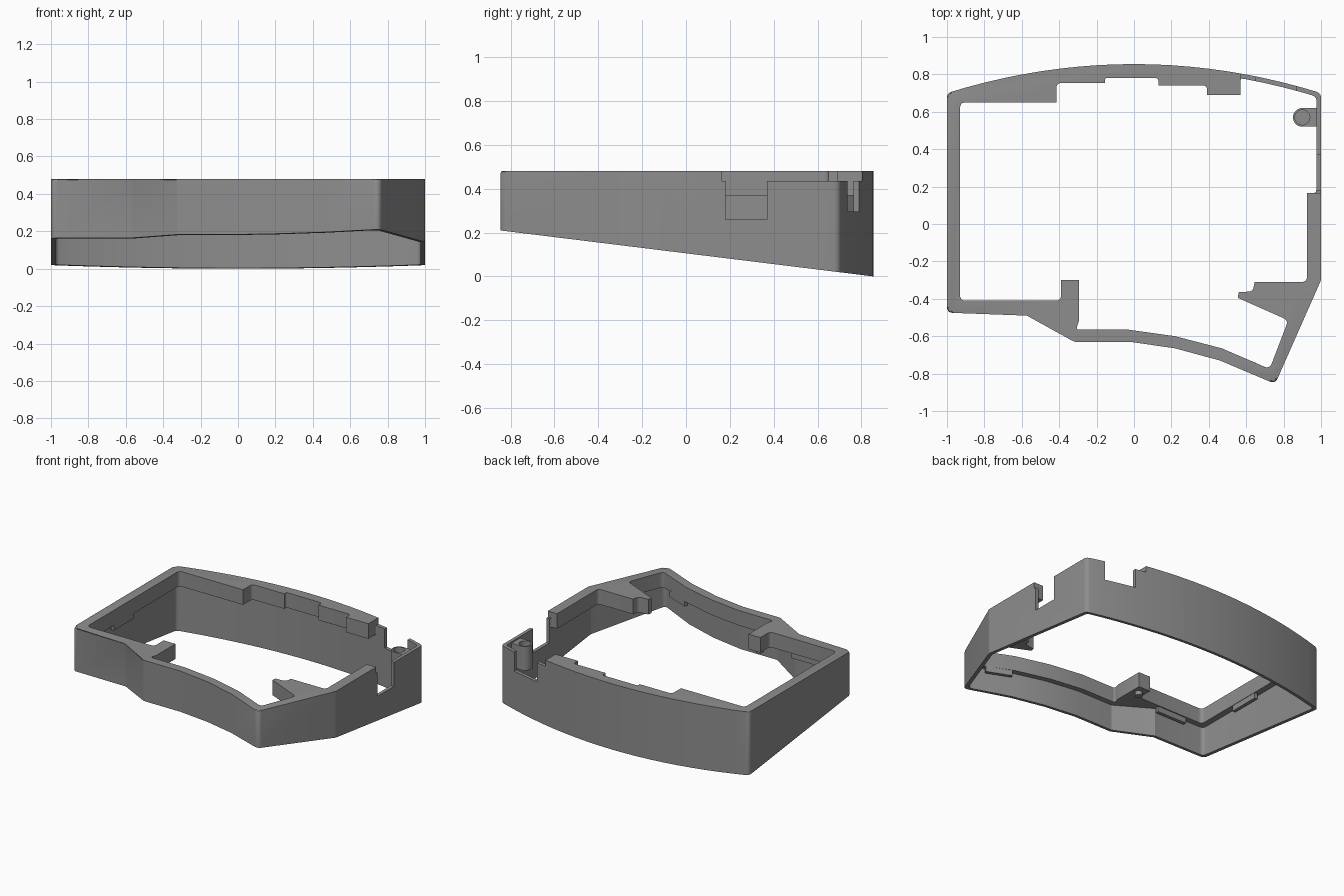
import bpy, bmesh, math
from mathutils import Vector

if "Cube" in bpy.data.objects:
    bpy.data.objects.remove(bpy.data.objects["Cube"])

TOP, LIP, WALL = 0.48, 0.37, 0.025
mat = bpy.data.materials.new("grey_plastic")
mat.diffuse_color = (0.27, 0.27, 0.27, 1)
mat.use_nodes = True
mat.node_tree.nodes["Principled BSDF"].inputs["Base Color"].default_value = mat.diffuse_color


def bottom(y):
    return 0.21 * (0.855 - y) / 1.705


def offset(pts, d):
    """Inset a counter-clockwise outline with mitred corners."""
    out = []
    for i, p in enumerate(pts):
        p = Vector(p)
        a = (p - Vector(pts[i - 1])).normalized()
        b = (Vector(pts[(i + 1) % len(pts)]) - p).normalized()
        na, nb = Vector((-a.y, a.x)), Vector((-b.y, b.x))
        out.append(tuple(p + (na + nb) * d / (1 + na.dot(nb))))
    return out


def rounded(pts, r, steps=5):
    """Fillet every sharp left-turning corner."""
    out = []
    for i, p in enumerate(pts):
        p = Vector(p)
        a, b = Vector(pts[i - 1]) - p, Vector(pts[(i + 1) % len(pts)]) - p
        turn = math.pi - a.angle(b)
        if turn < 0.35 or a.x * b.y - a.y * b.x > 0:
            out.append(p)
            continue
        t = min(r * math.tan(turn / 2), a.length * 0.4, b.length * 0.4)
        s, e = p + a.normalized() * t, p + b.normalized() * t
        for k in range(steps + 1):
            u = k / steps
            out.append(s * (1 - u) ** 2 + p * 2 * u * (1 - u) + e * u * u)
    return out


def prism(name, pts, z0, z1, bevel=0):
    """Extrude an outline; z0 may be a function of y."""
    bm = bmesh.new()
    n = len(pts)
    lo = [bm.verts.new((p[0], p[1], z0(p[1]) if callable(z0) else z0)) for p in pts]
    hi = [bm.verts.new((p[0], p[1], z1)) for p in pts]
    bm.faces.new(lo[::-1])
    cap = bm.faces.new(hi)
    for i in range(n):
        j = (i + 1) % n
        bm.faces.new((lo[i], lo[j], hi[j], hi[i]))
    if bevel:
        bmesh.ops.bevel(bm, geom=list(cap.edges), offset=bevel, segments=2,
                        affect='EDGES', profile=0.5)
    me = bpy.data.meshes.new(name)
    bm.to_mesh(me)
    bm.free()
    me.materials.append(mat)
    ob = bpy.data.objects.new(name, me)
    bpy.context.collection.objects.link(ob)
    return ob


def rect(x0, x1, y0, y1):
    return [(x0, y0), (x1, y0), (x1, y1), (x0, y1)]


def circle(x, y, r, n=32):
    return [(x + r * math.cos(2 * math.pi * i / n),
             y + r * math.sin(2 * math.pi * i / n)) for i in range(n)]


def cut(ob, cutter):
    """Subtract the cutter and remove it."""
    cutter.hide_render = True
    bpy.context.view_layer.objects.active = ob
    m = ob.modifiers.new("cut", 'BOOLEAN')
    m.operation, m.solver, m.object = 'DIFFERENCE', 'EXACT', cutter
    bpy.ops.object.modifier_apply(modifier=m.name)
    bpy.data.objects.remove(cutter)


def smooth(ob):
    bpy.ops.object.select_all(action='DESELECT')
    ob.select_set(True)
    bpy.context.view_layer.objects.active = ob
    bpy.ops.object.shade_smooth_by_angle(angle=math.radians(25))


# Outer outline with a gently bowed back
front = [(-1, -0.475), (-0.57, -0.48), (-0.32, -0.63), (-0.02, -0.63),
         (0.22, -0.665), (0.46, -0.73), (0.755, -0.855), (1, -0.30)]
back = [(1 - i / 10, 0.70 + 0.155 * (1 - (1 - i / 10) ** 2)) for i in range(21)]
outer = front + back
inner = offset(outer, WALL)

# Opening through the thick top lip, with its ledges and arms
lip_front = [(-0.93, 0.65), (-0.93, -0.41), (-0.39, -0.41), (-0.39, -0.30),
             (-0.295, -0.30), (-0.295, -0.52), (-0.31, -0.565), (-0.03, -0.565),
             (0.22, -0.60), (0.47, -0.665), (0.725, -0.775), (0.825, -0.515),
             (0.555, -0.395), (0.56, -0.365), (0.635, -0.36), (0.645, -0.31),
             (0.925, -0.31), (0.925, 0.165), (0.975, 0.165)]
lip_back = [(0.57, 0.778), (0.57, 0.69), (0.39, 0.69), (0.39, 0.74), (0.13, 0.74),
            (0.13, 0.78), (-0.155, 0.78), (-0.155, 0.755), (-0.415, 0.755),
            (-0.415, 0.65)]
corner = [p for p in inner if p[0] > 0.575 and p[1] > 0.2]
opening = lip_front + corner + lip_back

# Case frame
frame = prism("case_frame", rounded(outer, 0.035), bottom, TOP, 0.01)
cut(frame, prism("cavity", rounded(inner, 0.03), -0.5, LIP))
cut(frame, prism("lip_opening", rounded(opening, 0.03), LIP - 0.01, 0.7))
# Lowered rim at the back right corner, side port and back port
cut(frame, prism("rim_cut", rect(0.57, 1.2, 0.165, 1.0), 0.435, 0.7))
cut(frame, prism("side_port", rect(0.95, 1.2, 0.18, 0.37), 0.26, 0.7))
cut(frame, prism("back_port", rect(0.65, 0.87, 0.70, 1.0), 0.295, 0.7))
smooth(frame)

# Screw boss with a blind hole, joined to the right wall
c = circle(0.90, 0.57, 0.05)
boss_outline = [(0.98, 0.52)] + [(0.98, 0.62)] + c[8:25]
boss = prism("screw_boss", boss_outline, 0.25, 0.425)
cut(boss, prism("boss_hole", circle(0.90, 0.57, 0.04), 0.32, 0.6))
smooth(boss)

# Locating peg under the front arm
smooth(prism("peg", circle(-0.343, -0.36, 0.025, 20), 0.34, LIP + 0.01))


# Retaining tabs hanging under the lip
def tab(name, a, b):
    a, b = Vector(a), Vector(b)
    d = (b - a).normalized()
    n = Vector((-d.y, d.x)) * 0.012
    prism(name, [a - n, b - n, b + n, a + n], 0.33, LIP + 0.01)


tab("front_right_tab", (0.48, -0.685), (0.65, -0.755))
tab("front_left_tab", (-0.80, -0.43), (-0.56, -0.43))
tab("left_tab", (-0.945, 0.13), (-0.945, -0.10))
